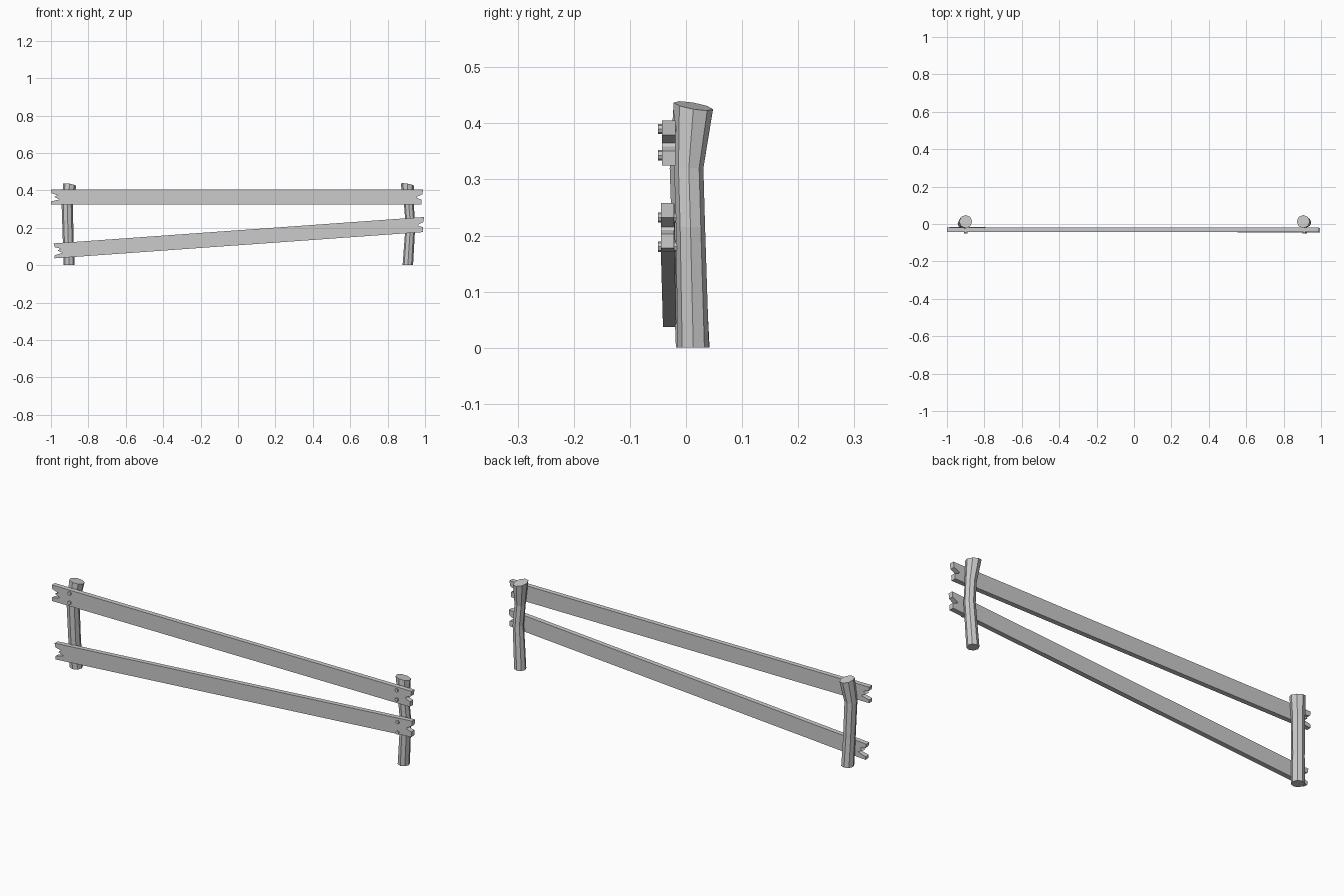
import bpy, bmesh, math
from mathutils import Vector

cube = bpy.data.objects.get("Cube")
if cube:
    bpy.data.objects.remove(cube, do_unlink=True)

GREY = (0.6, 0.6, 0.6, 1)
grey = bpy.data.materials.new("weathered grey")
grey.use_nodes = True
grey.diffuse_color = GREY
grey.node_tree.nodes["Principled BSDF"].inputs["Base Color"].default_value = GREY


def finish(name, bm):
    bmesh.ops.recalc_face_normals(bm, faces=bm.faces)
    mesh = bpy.data.meshes.new(name)
    bm.to_mesh(mesh)
    bm.free()
    mesh.materials.append(grey)
    obj = bpy.data.objects.new(name, mesh)
    bpy.context.collection.objects.link(obj)
    return obj


def post(name, rings, sides=8, slope=0.17):
    """Crooked log through (x, y, z, radius) rings, with a slanted top cut."""
    bm = bmesh.new()
    loops = []
    for x, y, z, r in rings:
        tilt = slope if z == rings[-1][2] else 0
        loop = []
        for i in range(sides):
            a = math.tau * i / sides
            dx, dy = r * math.cos(a), r * math.sin(a)
            loop.append(bm.verts.new((x + dx, y + dy, z - tilt * (dx + dy))))
        loops.append(loop)
    for low, high in zip(loops, loops[1:]):
        for i in range(sides):
            j = (i + 1) % sides
            bm.faces.new((low[i], low[j], high[j], high[i]))
    bm.faces.new(loops[0])
    bm.faces.new(loops[-1])
    return finish(name, bm)


# Split plank ends: (distance in from the end, height as a fraction of width)
LEFT_END = [(0, 0), (0, 0.2), (0.045, 0.33), (0.018, 0.5), (0.035, 0.62), (0.003, 0.75), (0, 1)]
RIGHT_END = [(0, 1), (0.004, 0.68), (0.035, 0.5), (0.03, 0.42), (0.008, 0.32), (0.01, 0)]


def plank(name, left, right, width=0.08, thick=0.024):
    """Board whose bottom centre line runs from left to right, with split ends."""
    left, right = Vector(left), Vector(right)
    along = (right - left).normalized()
    up = Vector((-along.z, 0, along.x))
    depth = Vector((0, thick / 2, 0))
    outline = [left + along * d + up * h * width for d, h in LEFT_END]
    outline += [right - along * d + up * h * width for d, h in RIGHT_END]
    bm = bmesh.new()
    front = [bm.verts.new(p - depth) for p in outline]
    back = [bm.verts.new(p + depth) for p in outline]
    bm.faces.new(front)
    bm.faces.new(back)
    for i in range(len(outline)):
        j = (i + 1) % len(outline)
        bm.faces.new((front[i], front[j], back[j], back[i]))
    return finish(name, bm)


def nail(name, x, z, radius=0.009, front=-0.05, back=-0.015):
    bpy.ops.mesh.primitive_cylinder_add(
        vertices=8, radius=radius, depth=back - front,
        location=(x, (front + back) / 2, z), rotation=(math.pi / 2, 0, 0))
    obj = bpy.context.object
    obj.name = name
    obj.data.materials.append(grey)


# Posts
post("left_post", [(-0.903, 0.012, 0, 0.03), (-0.908, 0.006, 0.14, 0.029),
                   (-0.913, 0.001, 0.32, 0.03), (-0.9, 0.013, 0.43, 0.035)])
post("right_post", [(0.908, 0.013, 0, 0.028), (0.922, 0.008, 0.215, 0.026),
                    (0.914, 0.005, 0.32, 0.026), (0.905, 0.013, 0.431, 0.035)])

# Rails
plank("upper_rail", (-1, -0.031, 0.325), (0.99, -0.031, 0.325))
plank("lower_rail", (-0.98, -0.029, 0.037), (1, -0.033, 0.178))

# Nails, in pairs
for pair, x, heights in (("upper_left", -0.9, (0.343, 0.39)),
                         ("upper_right", 0.91, (0.343, 0.39)),
                         ("lower_right", 0.915, (0.18, 0.232))):
    for side, z in zip(("bottom", "top"), heights):
        nail(f"{pair}_nail_{side}", x, z)
